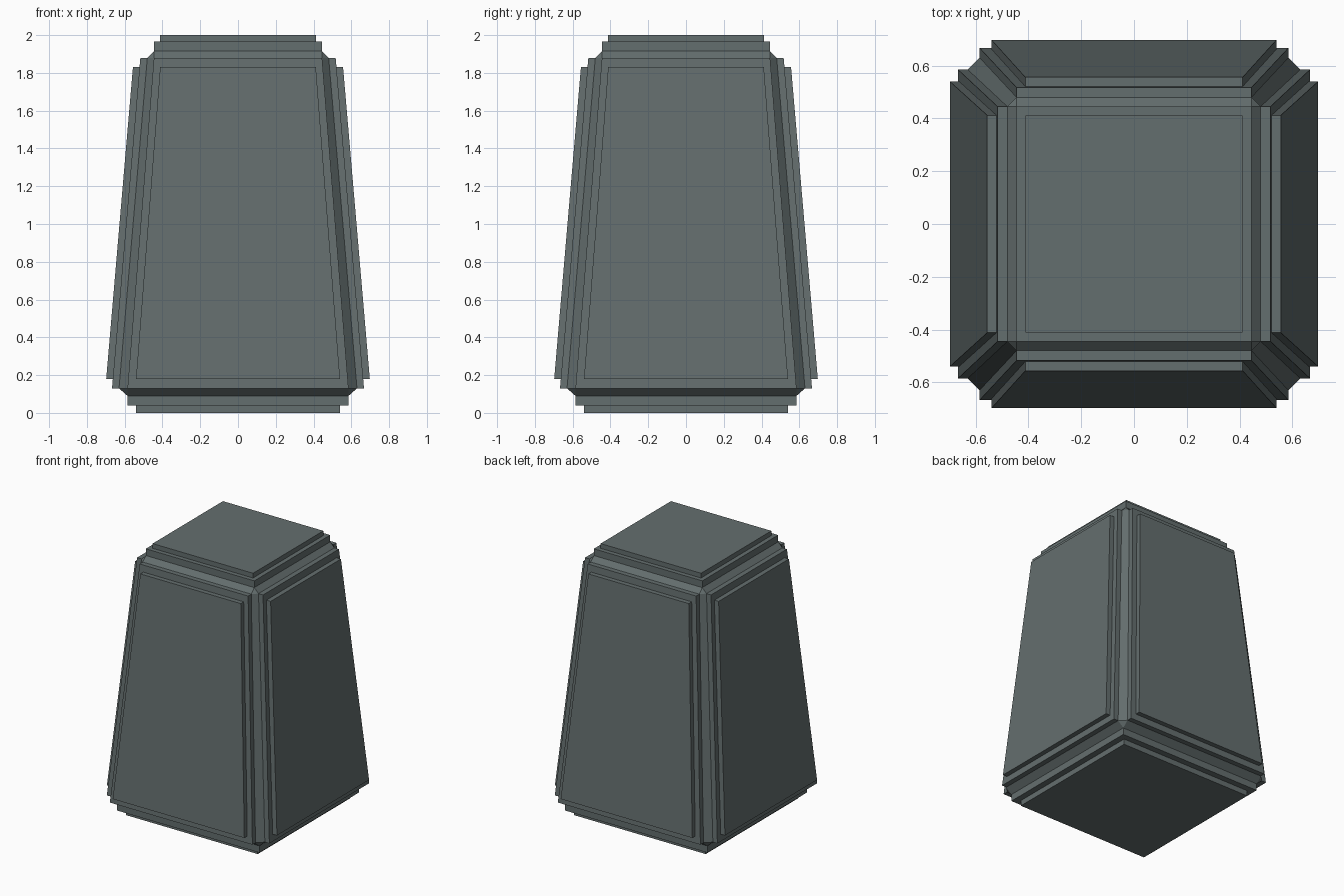
import bpy, bmesh, math
from mathutils import Vector

if "Cube" in bpy.data.objects:
    bpy.data.objects.remove(bpy.data.objects["Cube"])

# Half-widths and heights of the tapered core (z: bottom, top)
Z_CAP = (0.09, 1.915)      # flat ends of the core
Z_SIDE = (0.13, 1.88)      # ends of the side faces
W_FACE = (0.585, 0.445)    # half-width of each face
D_SIDE = (0.63, 0.48)      # distance of side faces from the axis
# Raised inner panel
Z_PANEL = (0.18, 1.83)
W_PANEL = (0.54, 0.412)
STEP1, STEP2 = 0.037, 0.035

bm = bmesh.new()

# Chamfered core: convex hull of the face corners
for i in (0, 1):
    for sx in (-1, 1):
        for sy in (-1, 1):
            w, d = W_FACE[i], D_SIDE[i]
            bm.verts.new((sx * w, sy * w, Z_CAP[i]))
            bm.verts.new((sx * w, sy * d, Z_SIDE[i]))
            bm.verts.new((sx * d, sy * w, Z_SIDE[i]))
bmesh.ops.convex_hull(bm, input=bm.verts[:])
bmesh.ops.dissolve_limit(bm, angle_limit=math.radians(1),
                         verts=bm.verts[:], edges=bm.edges[:])
bm.normal_update()


def main_axis(n):
    """Axis index of a big face, or None for a chamfer."""
    a = max(range(3), key=lambda k: abs(n[k]))
    return a if abs(n[a]) > 0.95 else None


def extrude(face, offset):
    new = bmesh.ops.extrude_discrete_faces(bm, faces=[face])["faces"][0]
    for v in new.verts:
        v.co += offset
    return new


# Two-step raised panels on all six faces
for face in [f for f in bm.faces if main_axis(f.normal) is not None]:
    axis = main_axis(face.normal)
    out = Vector((0, 0, 0))
    out[axis] = math.copysign(1, face.normal[axis])
    end = 1 if out.z > 0 else 0
    plate = extrude(face, out * (0.05 if axis == 2 else STEP1))
    panel = extrude(plate, Vector((0, 0, 0)))
    slope = (D_SIDE[1] - D_SIDE[0]) / (Z_SIDE[1] - Z_SIDE[0])
    for v in panel.verts:
        if axis == 2:
            v.co.x = math.copysign(W_PANEL[end], v.co.x)
            v.co.y = math.copysign(W_PANEL[end], v.co.y)
        else:
            i = 1 if v.co.z > 1 else 0
            z = Z_PANEL[i]
            v.co[1 - axis] = math.copysign(W_PANEL[i], v.co[1 - axis])
            v.co[axis] += out[axis] * slope * (z - v.co.z)
            v.co.z = z
    panel = extrude(panel, out * STEP2)
    if axis == 2:
        for v in panel.verts:
            v.co.z = 2.0 * end

bmesh.ops.recalc_face_normals(bm, faces=bm.faces[:])
mesh = bpy.data.meshes.new("panelled_block")
bm.to_mesh(mesh)
bm.free()

# Single slate colour
mat = bpy.data.materials.new("slate grey")
mat.diffuse_color = (0.127, 0.156, 0.156, 1)
mat.use_nodes = True
mat.node_tree.nodes["Principled BSDF"].inputs["Base Color"].default_value = mat.diffuse_color
mesh.materials.append(mat)
obj = bpy.data.objects.new("panelled_block", mesh)
bpy.context.collection.objects.link(obj)
